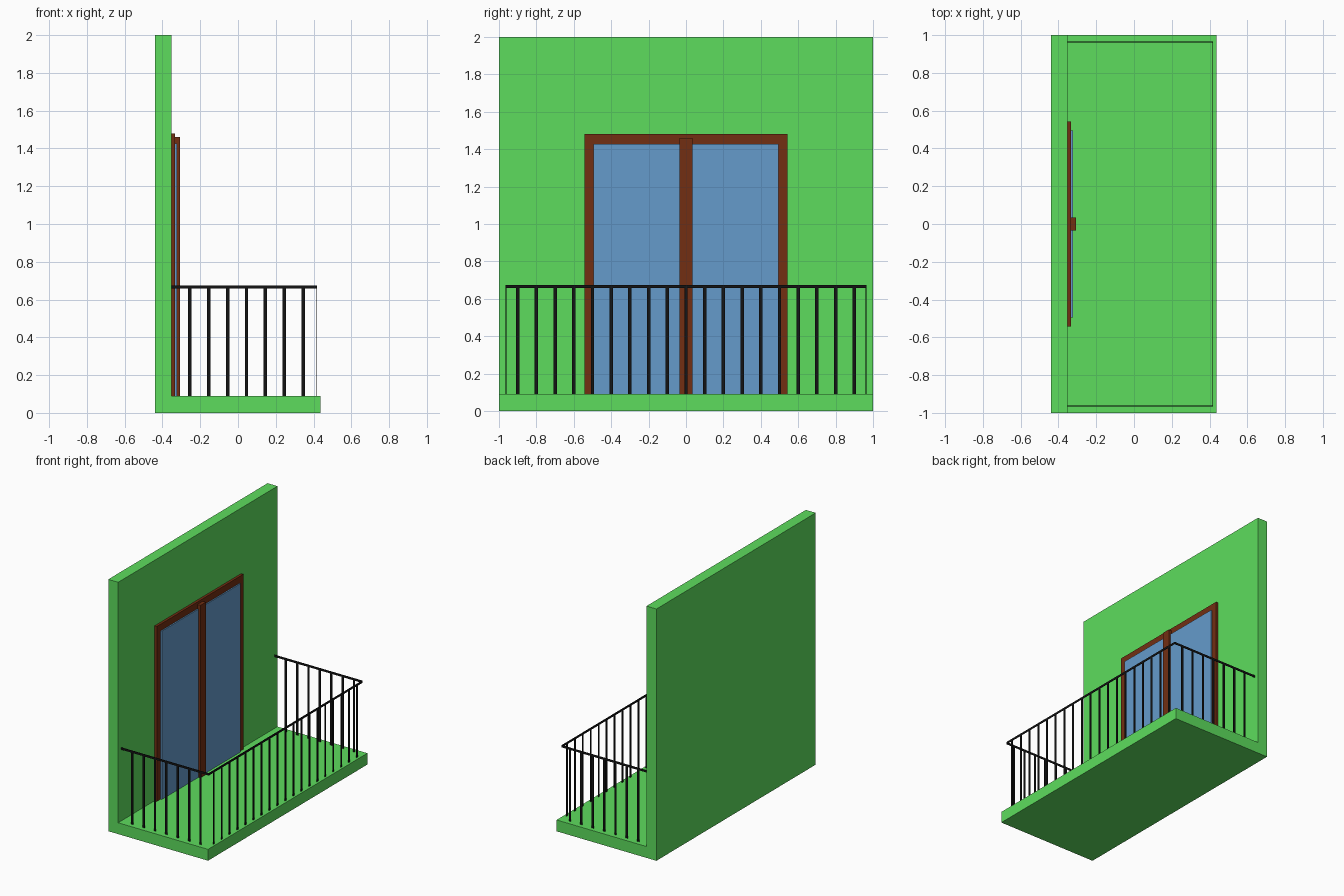
import bpy, bmesh

if "Cube" in bpy.data.objects:
    bpy.data.objects.remove(bpy.data.objects["Cube"])

def material(name, rgb):
    m = bpy.data.materials.new(name)
    m.diffuse_color = (*rgb, 1)
    m.use_nodes = True
    m.node_tree.nodes["Principled BSDF"].inputs["Base Color"].default_value = m.diffuse_color
    return m

GREEN = material("green_paint", (0.11, 0.72, 0.11))
BROWN = material("brown_wood", (0.17, 0.028, 0.006))
BLUE = material("blue_glass", (0.13, 0.33, 0.6))
BLACK = material("black_iron", (0.006, 0.006, 0.006))

def add_object(name, bm, mat):
    bmesh.ops.recalc_face_normals(bm, faces=bm.faces)
    mesh = bpy.data.meshes.new(name)
    bm.to_mesh(mesh)
    bm.free()
    mesh.materials.append(mat)
    ob = bpy.data.objects.new(name, mesh)
    bpy.context.collection.objects.link(ob)
    return ob

def prism(name, profile, axis, lo, hi, mat):
    """Extrude a 2D profile along x (profile is y,z) or y (profile is x,z)."""
    bm = bmesh.new()
    place = (lambda a, b: (lo, a, b)) if axis == "x" else (lambda a, b: (a, lo, b))
    face = bm.faces.new([bm.verts.new(place(a, b)) for a, b in profile])
    new = bmesh.ops.extrude_face_region(bm, geom=[face])["geom"]
    offset = (hi - lo, 0, 0) if axis == "x" else (0, hi - lo, 0)
    bmesh.ops.translate(bm, vec=offset, verts=[v for v in new if isinstance(v, bmesh.types.BMVert)])
    return add_object(name, bm, mat)

def box(name, x, y, z, mat):
    rect = [(y[0], z[0]), (y[1], z[0]), (y[1], z[1]), (y[0], z[1])]
    return prism(name, rect, "x", x[0], x[1], mat)

# Wall and balcony floor, one L-shaped section
BACK, WALL, EDGE, FLOOR = -0.44, -0.353, 0.437, 0.09
prism("wall_and_floor", [(BACK, 0), (EDGE, 0), (EDGE, FLOOR), (WALL, FLOOR), (WALL, 2), (BACK, 2)],
      "y", -1, 1, GREEN)

# Door frame, an upside-down U
W, I, TOP, LINTEL = 0.543, 0.495, 1.48, 1.427
prism("door_frame", [(-W, FLOOR), (-I, FLOOR), (-I, LINTEL), (I, LINTEL), (I, FLOOR),
                     (W, FLOOR), (W, TOP), (-W, TOP)], "x", WALL, -0.333, BROWN)

# Glass and the post between the two door leaves
box("door_glass", (-0.345, -0.323), (-I, I), (FLOOR, LINTEL), BLUE)
box("door_centre_post", (-0.345, -0.306), (-0.034, 0.034), (FLOOR, 1.46), BROWN)

# Railing of thin flat strips
RX, RY, T, B = 0.417, 0.963, 0.002, 0.009
RAIL = (0.658, 0.675)
box("front_rail", (RX - T, RX + T), (-RY, RY), RAIL, BLACK)
for i in range(-9, 10):
    y = i * 0.1
    box(f"front_bar_{i + 10}", (RX - T, RX + T), (y - B, y + B), (FLOOR, RAIL[0]), BLACK)
for side, label in ((-1, "near"), (1, "far")):
    y = (side * RY - T, side * RY + T)
    box(f"{label}_side_rail", (WALL, RX), y, RAIL, BLACK)
    for i in range(7):
        x = -0.255 + i * 0.1
        box(f"{label}_side_bar_{i + 1}", (x - B, x + B), y, (FLOOR, RAIL[0]), BLACK)
